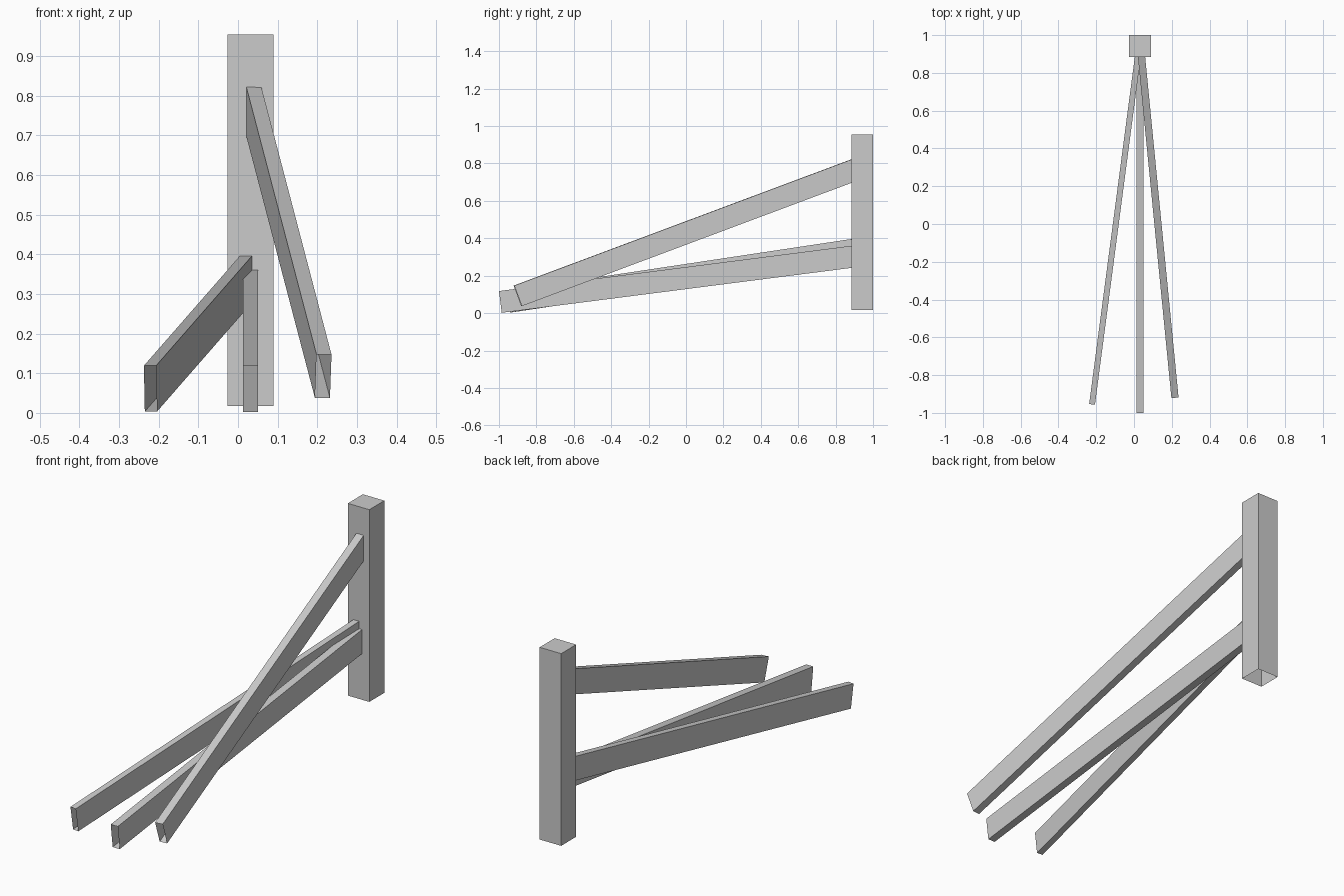
import bpy, bmesh
from mathutils import Vector

cube = bpy.data.objects.get("Cube")
if cube:
    bpy.data.objects.remove(cube, do_unlink=True)

# One plain grey for the whole structure
grey = bpy.data.materials.new("plain grey")
grey.use_nodes = True
color = (0.6, 0.6, 0.6, 1)
grey.diffuse_color = color
grey.node_tree.nodes["Principled BSDF"].inputs["Base Color"].default_value = color


def tube(name, start, end, width, height, cap_end=False):
    """Rectangular tube; start and end are the middles of its upper edge."""
    start, end = Vector(start), Vector(end)
    axis = (end - start).normalized()
    up_hint = Vector((0, 0, 1)) if abs(axis.z) < 0.9 else Vector((0, 1, 0))
    side = axis.cross(up_hint).normalized()
    down = axis.cross(side).normalized()
    bm = bmesh.new()
    rings = []
    for centre in (start, end):
        rings.append([bm.verts.new(centre + side * s * width / 2 + down * d * height)
                      for s, d in ((-1, 0), (1, 0), (1, 1), (-1, 1))])
    a, b = rings
    for i in range(4):
        j = (i + 1) % 4
        bm.faces.new((a[i], a[j], b[j], b[i]))
    if cap_end:
        bm.faces.new(b)
    bmesh.ops.recalc_face_normals(bm, faces=bm.faces)
    # Keep the walls of the open tube facing outward
    middle = (start + end + down * height) / 2
    face = bm.faces[0]
    if face.normal.dot(face.calc_center_median() - middle) < 0:
        bmesh.ops.reverse_faces(bm, faces=bm.faces)
    mesh = bpy.data.meshes.new(name)
    bm.to_mesh(mesh)
    bm.free()
    mesh.materials.append(grey)
    obj = bpy.data.objects.new(name, mesh)
    bpy.context.collection.objects.link(obj)
    return obj


# Upright post, open underneath
tube("post", (0.032, 1.0, 0.017), (0.032, 1.0, 0.955), 0.116, 0.116, cap_end=True)

# Three sloping braces, open at the ends
tube("right_brace", (-0.222, -0.955, 0.119), (0.02, 0.885, 0.396), 0.031, 0.117)
tube("middle_brace", (0.032, -1.0, 0.118), (0.032, 0.885, 0.36), 0.038, 0.117)
tube("left_brace", (0.217, -0.92, 0.147), (0.04, 0.885, 0.822), 0.038, 0.117)
